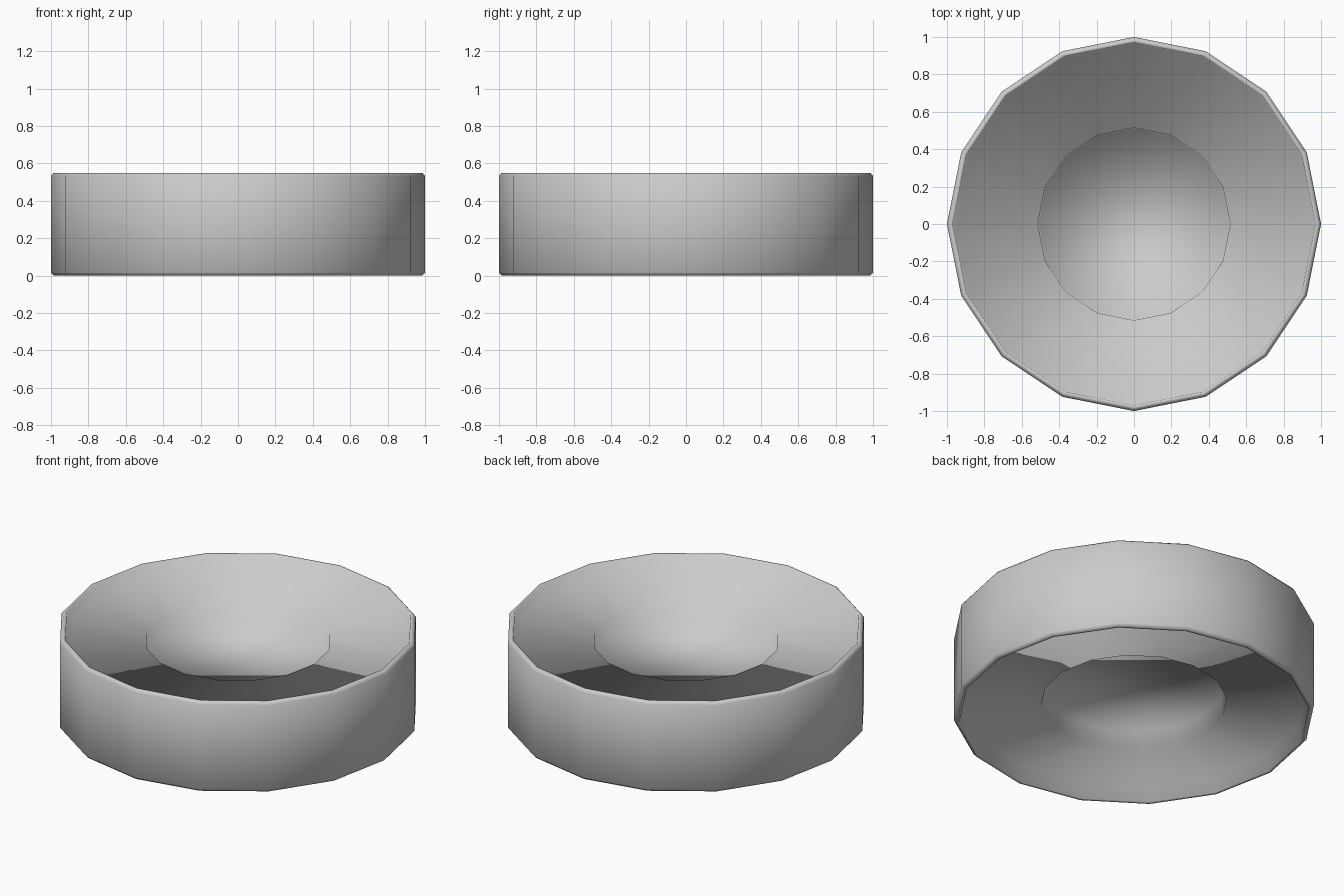
import bpy, bmesh
from math import cos, sin, tau

if "Cube" in bpy.data.objects:
    bpy.data.objects.remove(bpy.data.objects["Cube"])

SIDES = 16
HEIGHT = 0.55

# Upper half of the wheel profile (radius, z), from tread to hub recess
upper = [(1.0, 0.533), (0.986, 0.55), (0.97, 0.548), (0.955, 0.463),
         (0.515, 0.463), (0.507, 0.36)]
# Mirror it for the lower half
lower = [(r, HEIGHT - z) for r, z in reversed(upper)]
profile = lower + upper

# Revolve the profile into a 16-sided wheel
bm = bmesh.new()
rings = [[bm.verts.new((r * cos(tau * i / SIDES), r * sin(tau * i / SIDES), z))
          for i in range(SIDES)] for r, z in profile]
for a, b in zip(rings, rings[1:]):
    for i in range(SIDES):
        j = (i + 1) % SIDES
        bm.faces.new((a[i], a[j], b[j], b[i]))

# Recessed hub floors
bm.faces.new(rings[0][::-1])
bm.faces.new(rings[-1])
bmesh.ops.recalc_face_normals(bm, faces=bm.faces)
for f in bm.faces:
    f.smooth = True

mesh = bpy.data.meshes.new("wheel")
bm.to_mesh(mesh)
bm.free()
wheel = bpy.data.objects.new("wheel", mesh)
bpy.context.collection.objects.link(wheel)
